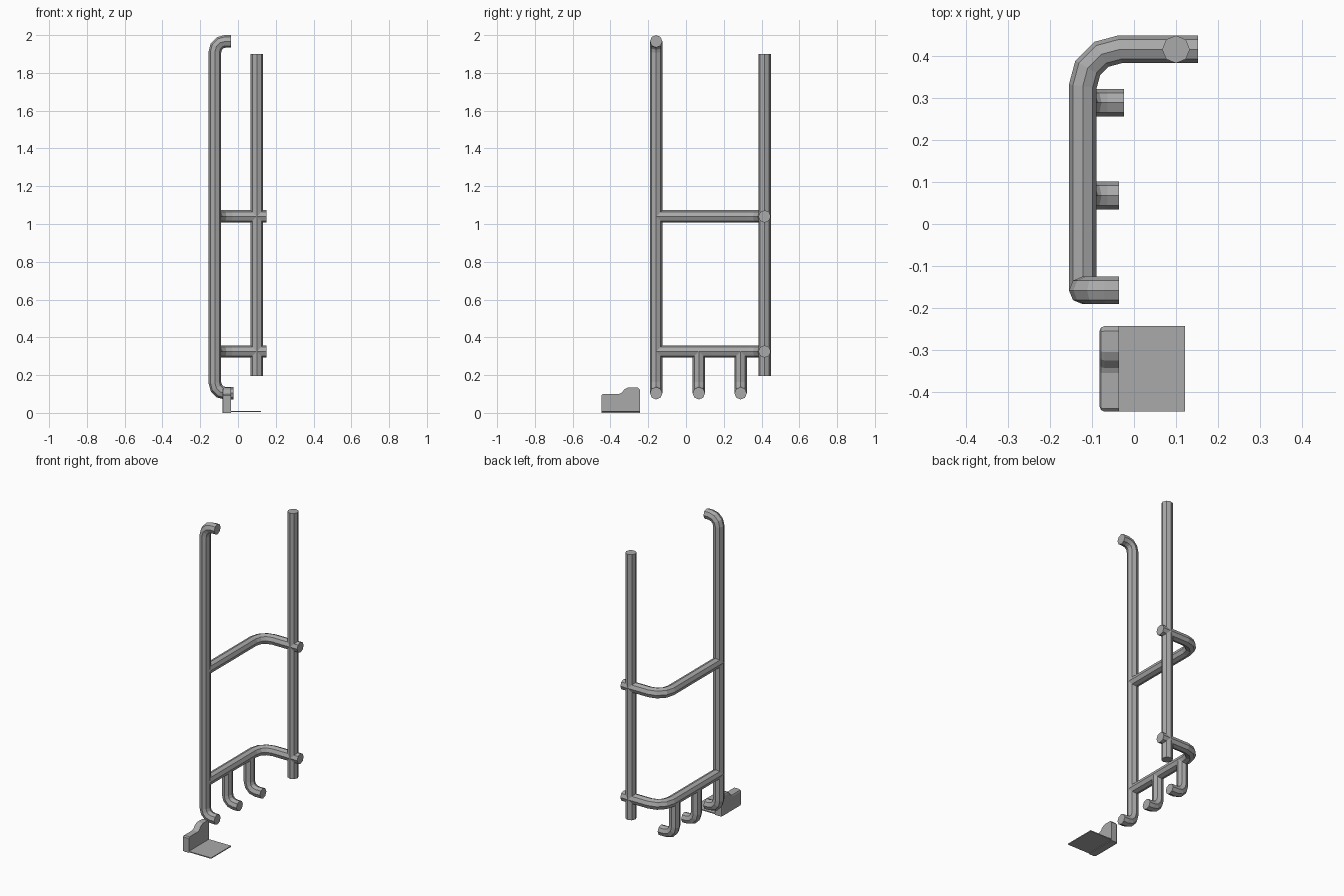
import bpy, bmesh, math
from mathutils import Vector

cube = bpy.data.objects.get("Cube")
if cube:
    bpy.data.objects.remove(cube)

GREY = (0.4, 0.4, 0.4, 1)
metal = bpy.data.materials.new("grey_metal")
metal.use_nodes = True
metal.diffuse_color = GREY
metal.node_tree.nodes["Principled BSDF"].inputs["Base Color"].default_value = GREY

RADIUS = 0.033
SIDES = 8
RAIL_X, RAIL_Y = -0.122, -0.158
POLE_X, POLE_Y = 0.1, 0.416


def finish(name, bm):
    bmesh.ops.recalc_face_normals(bm, faces=bm.faces[:])
    mesh = bpy.data.meshes.new(name)
    bm.to_mesh(mesh)
    bm.free()
    mesh.materials.append(metal)
    obj = bpy.data.objects.new(name, mesh)
    bpy.context.collection.objects.link(obj)
    return obj


def rounded(corners, bend, steps=3):
    """Replace each right-angle corner of a path with a short arc."""
    pts = [Vector(c) for c in corners]
    path = [pts[0]]
    for a, b, c in zip(pts, pts[1:], pts[2:]):
        u, v = (a - b).normalized(), (c - b).normalized()
        centre = b + (u + v) * bend
        for i in range(steps + 1):
            t = math.pi / 2 * i / steps
            path.append(centre - v * bend * math.cos(t) - u * bend * math.sin(t))
    return path + [pts[-1]]


def tube(name, path, normal):
    """Sweep an octagon along a flat path with mitred joints."""
    bm = bmesh.new()
    path = [Vector(p) for p in path]
    normal = Vector(normal)
    rings = []
    for i, p in enumerate(path):
        before = (p - path[i - 1]).normalized() if i else None
        after = (path[i + 1] - p).normalized() if i + 1 < len(path) else before
        before = before or after
        tangent = (before + after).normalized()
        side = normal.cross(tangent) / tangent.dot(after)
        ring = []
        for k in range(SIDES):
            a = math.tau * k / SIDES
            ring.append(bm.verts.new(p + RADIUS * (normal * math.cos(a) + side * math.sin(a))))
        rings.append(ring)
    for r, s in zip(rings, rings[1:]):
        for k in range(SIDES):
            j = (k + 1) % SIDES
            bm.faces.new((r[k], r[j], s[j], s[k]))
    bm.faces.new(rings[0])
    bm.faces.new(rings[-1])
    return finish(name, bm)


# Tall front rail, turned inward at both ends
tube("front_rail", rounded([(-0.036, RAIL_Y, 1.967), (RAIL_X, RAIL_Y, 1.967),
                            (RAIL_X, RAIL_Y, 0.104), (-0.036, RAIL_Y, 0.104)], 0.055), (0, 1, 0))

# Straight rear pole
tube("rear_pole", [(POLE_X, POLE_Y, 0.195), (POLE_X, POLE_Y, 1.9)], (0, 1, 0))

# Curved cross bars joining rail and pole
for name, z in (("upper_cross_bar", 1.04), ("lower_cross_bar", 0.325)):
    tube(name, rounded([(RAIL_X, RAIL_Y, z), (RAIL_X, POLE_Y, z), (0.152, POLE_Y, z)], 0.088),
         (0, 0, 1))

# Hooks hanging from the lower bar
for name, y, end in (("front_hook", 0.068, -0.036), ("rear_hook", 0.289, -0.024)):
    tube(name, rounded([(RAIL_X, y, 0.325), (RAIL_X, y, 0.104), (end, y, 0.104)], 0.055), (0, 1, 0))

# Foot bracket: stepped upright with a softened outer face
bm = bmesh.new()
profile = [(-0.447, 0), (-0.243, 0), (-0.243, 0.122), (-0.255, 0.135), (-0.305, 0.135),
           (-0.325, 0.125), (-0.343, 0.105), (-0.355, 0.1), (-0.44, 0.1), (-0.447, 0.093)]
outer = [bm.verts.new((-0.082, y, z)) for y, z in profile]
inner = [bm.verts.new((-0.036, y, z)) for y, z in profile]
cap = bm.faces.new(outer)
bm.faces.new(inner)
for i in range(len(profile)):
    j = (i + 1) % len(profile)
    bm.faces.new((outer[i], outer[j], inner[j], inner[i]))
bmesh.ops.recalc_face_normals(bm, faces=bm.faces[:])
rim = [e for e in cap.edges if max(v.co.z for v in e.verts) > 0.01]
bmesh.ops.bevel(bm, geom=rim, offset=0.018, segments=2, profile=0.5, affect='EDGES',
                clamp_overlap=True)
finish("foot_upright", bm)

# Thin foot plate
bm = bmesh.new()
bmesh.ops.create_cube(bm, size=1)
for v in bm.verts:
    v.co = Vector((0.041 + v.co.x * 0.162, -0.345 + v.co.y * 0.204, 0.007 + v.co.z * 0.006))
finish("foot_plate", bm)
